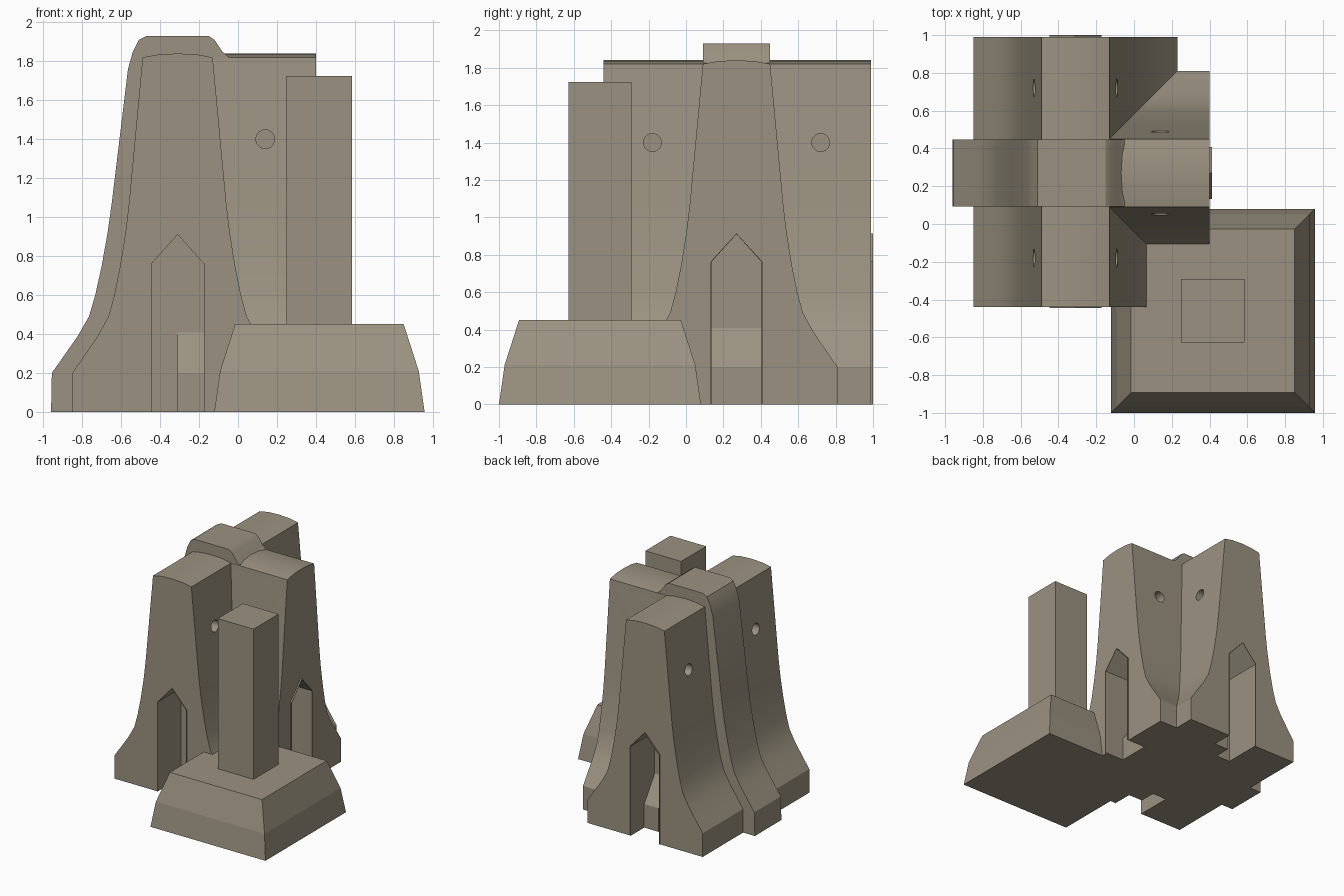
import bpy, bmesh, math
from mathutils import Vector, Matrix

cube = bpy.data.objects.get("Cube")
if cube:
    bpy.data.objects.remove(cube, do_unlink=True)

stone = bpy.data.materials.new("warm grey stone")
stone.use_nodes = True
stone.diffuse_color = (0.33, 0.29, 0.22, 1)
stone.node_tree.nodes["Principled BSDF"].inputs["Base Color"].default_value = stone.diffuse_color

CX, CY = -0.31, 0.27        # where the two walls cross
ALONG_Y = Matrix.Translation((CX, CY, 0))
ALONG_X = Matrix.Translation((CX, CY, 0)) @ Matrix.Rotation(math.radians(-90), 4, "Z")


def make_object(name, bm, matrix=Matrix()):
    bmesh.ops.transform(bm, matrix=matrix, verts=bm.verts)
    bmesh.ops.recalc_face_normals(bm, faces=bm.faces)
    mesh = bpy.data.meshes.new(name)
    bm.to_mesh(mesh)
    bm.free()
    obj = bpy.data.objects.new(name, mesh)
    bpy.context.collection.objects.link(obj)
    mesh.materials.append(stone)
    return obj


def prism(name, outline, start, end, matrix=Matrix()):
    """Extrude an (across, up) outline along local y."""
    bm = bmesh.new()
    face = bm.faces.new([bm.verts.new((u, start, z)) for u, z in outline])
    ext = bmesh.ops.extrude_face_region(bm, geom=[face])
    moved = [v for v in ext["geom"] if isinstance(v, bmesh.types.BMVert)]
    bmesh.ops.translate(bm, verts=moved, vec=(0, end - start, 0))
    # the source face is kept by the extrusion, so the prism is closed
    return make_object(name, bm, matrix)


def cut(obj, cutters):
    for cutter in cutters:
        cutter.hide_render = True
        mod = obj.modifiers.new("cut", "BOOLEAN")
        mod.operation, mod.solver, mod.object = "DIFFERENCE", "EXACT", cutter
        bpy.context.view_layer.objects.active = obj
        bpy.ops.object.modifier_apply(modifier=mod.name)
        bpy.data.objects.remove(cutter, do_unlink=True)


def smooth(obj):
    bpy.ops.object.select_all(action="DESELECT")
    obj.select_set(True)
    bpy.context.view_layer.objects.active = obj
    bpy.ops.object.shade_smooth_by_angle(angle=math.radians(25))


def drill(centre, direction):
    """Blind peg hole cutter."""
    bm = bmesh.new()
    bmesh.ops.create_cone(bm, cap_ends=True, segments=20, radius1=0.048, radius2=0.048, depth=0.24)
    turn = Vector(direction).to_track_quat("Z", "Y").to_matrix().to_4x4()
    return make_object("hole_cutter", bm, Matrix.Translation(centre) @ turn)


# Flared wall section: half width against height, with a crowned top
flank = [(0.54, 0), (0.54, 0.2), (0.485, 0.28), (0.41, 0.39), (0.355, 0.49), (0.325, 0.6),
         (0.295, 0.75), (0.268, 0.92), (0.25, 1.07), (0.18, 1.82)]
section = flank + [(0.1, 1.835), (0, 1.84), (-0.1, 1.835)] + [(-u, z) for u, z in reversed(flank)]
arch = [(-0.135, 0), (-0.135, 0.76), (0, 0.91), (0.135, 0.76), (0.135, 0)]
arch_cut = [(u, z if z else -0.1) for u, z in arch]

# Long wall, with a niche in each end and peg holes in both flanks
long_wall = prism("long_wall", section, -0.71, 0.72, ALONG_Y)
cutters = [prism("niche_cutter", arch_cut, s * 0.4, s * 0.9, ALONG_Y) for s in (-1, 1)]
cutters += [drill((CX + s * 0.26, y, 1.4), (1, 0, 0)) for s in (-1, 1) for y in (-0.18, 0.72)]
cut(long_wall, cutters)

# Side wall, branching off towards +x
side_wall = prism("side_wall", section, 0, 0.71, ALONG_X)
cutters = [prism("niche_cutter", arch_cut, 0.4, 0.9, ALONG_X)]
cutters += [drill((0.14, CY + s * 0.26, 1.4), (0, 1, 0)) for s in (-1, 1)]
cut(side_wall, cutters)

# Raised buttress band wrapping the outer flank and the top
band_outline = [(CX - u - 0.11 + 0.02 * z, z) for u, z in flank[:-1]]
band_outline += [(-0.565, 1.76), (-0.54, 1.85), (-0.51, 1.91), (-0.47, 1.93), (-0.15, 1.93),
                 (-0.12, 1.91), (-0.08, 1.85), (-0.05, 1.825), (-0.05, 1.6), (CX, 1.4), (CX, 0)]
band = prism("buttress_band", band_outline, 0.092, 0.448)

# Thin linings that stand just proud of each niche opening
for name, matrix, start, end in (("front_niche_lining", ALONG_Y, -0.71, -0.715),
                                 ("back_niche_lining", ALONG_Y, 0.72, 0.73),
                                 ("side_niche_lining", ALONG_X, 0.71, 0.722)):
    outer = [(u * 1.02, z * 1.005) for u, z in arch]
    prism(name, arch + outer[::-1], start, end, matrix)

# Sloped plinth and square post
plinth_bm = bmesh.new()
rings = []
for half, z in ((0.54, 0), (0.51, 0.21), (0.433, 0.45)):
    rings.append([plinth_bm.verts.new((half * a, half * b, z))
                  for a, b in ((-1, -1), (1, -1), (1, 1), (-1, 1))])
for low, high in zip(rings, rings[1:]):
    for i in range(4):
        j = (i + 1) % 4
        plinth_bm.faces.new((low[i], low[j], high[j], high[i]))
plinth_bm.faces.new(rings[0])
plinth_bm.faces.new(rings[-1])
make_object("plinth", plinth_bm, Matrix.Translation((0.418, -0.46, 0)))

post_bm = bmesh.new()
bmesh.ops.create_cube(post_bm, size=1)
make_object("post", post_bm, Matrix.Translation((0.418, -0.46, 1.08)) @ Matrix.Diagonal((0.336, 0.336, 1.29, 1)))

for obj in (long_wall, side_wall, band):
    smooth(obj)
